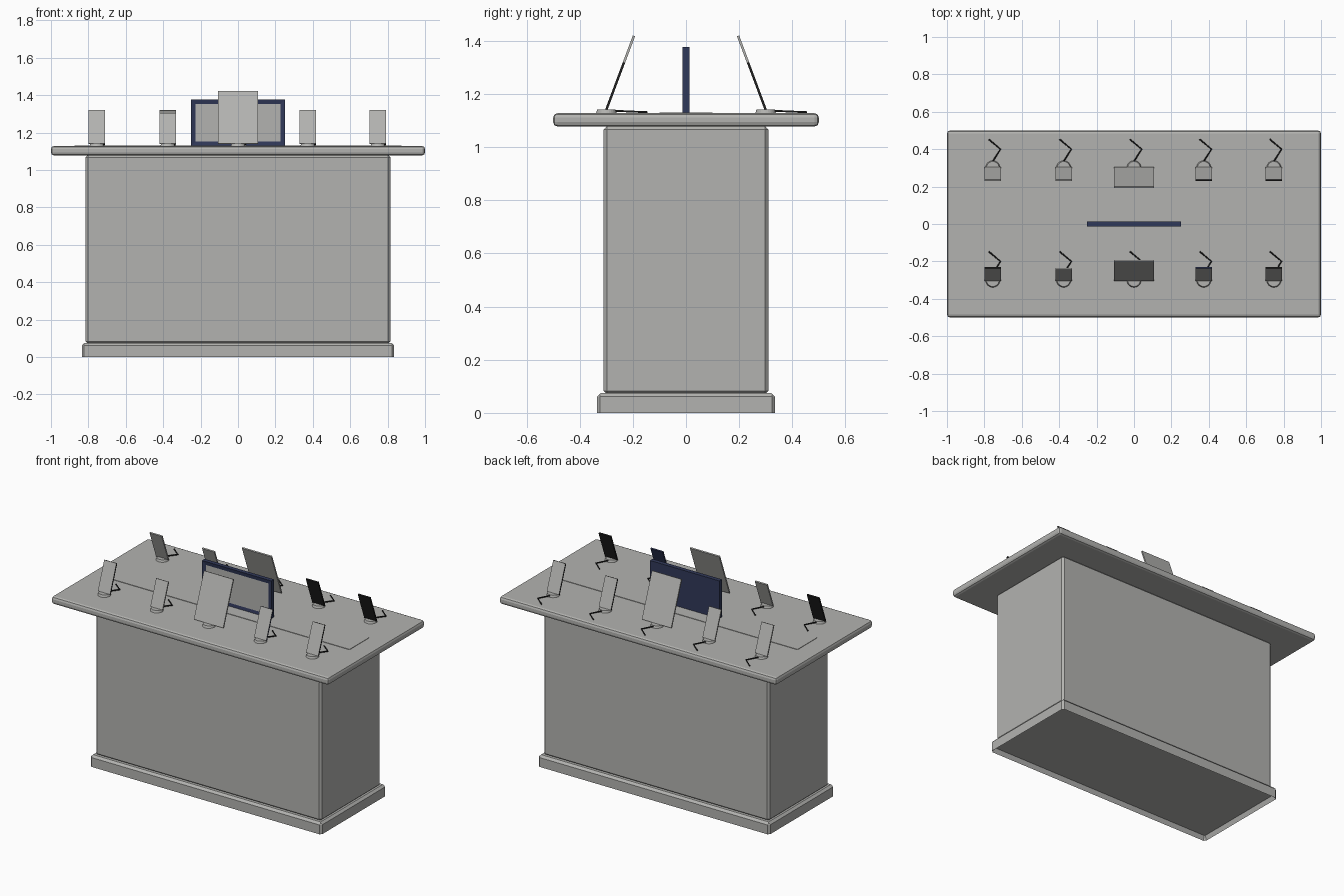
import bpy, bmesh, math
from mathutils import Matrix, Vector

cube = bpy.data.objects.get("Cube")
if cube:
    bpy.data.objects.remove(cube, do_unlink=True)


def material(name, color):
    m = bpy.data.materials.new(name)
    m.use_nodes = True
    m.diffuse_color = (*color, 1)
    m.node_tree.nodes["Principled BSDF"].inputs["Base Color"].default_value = (*color, 1)
    return m


grey = material("warm grey", (0.45, 0.45, 0.435))
navy = material("navy", (0.03, 0.04, 0.1))
black = material("black", (0.015, 0.015, 0.015))


def finish(bm, name, *mats):
    mesh = bpy.data.meshes.new(name)
    bm.to_mesh(mesh)
    bm.free()
    for m in mats:
        mesh.materials.append(m)
    obj = bpy.data.objects.new(name, mesh)
    bpy.context.collection.objects.link(obj)
    return obj


def box_bm(size, center):
    bm = bmesh.new()
    bmesh.ops.create_cube(bm, size=1)
    bmesh.ops.scale(bm, vec=size, verts=bm.verts)
    bmesh.ops.translate(bm, vec=center, verts=bm.verts)
    return bm


def facing(bm, direction):
    bm.normal_update()
    return max(bm.faces, key=lambda f: f.normal.dot(Vector(direction)))


def bevel(obj, width, segments=1):
    mod = obj.modifiers.new("Bevel", 'BEVEL')
    mod.width = width
    mod.segments = segments


# Plinth: chamfered top rim and recessed underside
bm = box_bm((1.67, 0.67, 0.075), (0, 0, 0.0375))
top = facing(bm, (0, 0, 1))
bmesh.ops.bevel(bm, geom=list(top.edges), offset=0.014, segments=1, affect='EDGES')
upright = [e for e in bm.edges if abs(e.verts[0].co.z - e.verts[1].co.z) > 0.03]
bmesh.ops.bevel(bm, geom=upright, offset=0.012, segments=1, affect='EDGES')
under = facing(bm, (0, 0, -1))
bmesh.ops.inset_region(bm, faces=[under], thickness=0.012)
bmesh.ops.translate(bm, vec=(0, 0, 0.03), verts=under.verts)
finish(bm, "plinth", grey)

# Cabinet body and table top
bevel(finish(box_bm((1.63, 0.62, 1.01), (0, 0, 0.575)), "cabinet_body", grey), 0.013)
bevel(finish(box_bm((2, 1, 0.05), (0, 0, 1.103)), "table_top", grey), 0.016, 2)

# Thin mat down the middle of the table
finish(box_bm((1.75, 0.2, 0.003), (0, 0, 1.1295)), "table_mat", grey)

# Central display with a sunken screen
bm = box_bm((0.5, 0.027, 0.25), (0, 0, 1.252))
screen = facing(bm, (0, -1, 0))
bmesh.ops.inset_region(bm, faces=[screen], thickness=0.034)
bmesh.ops.translate(bm, vec=(0, 0.004, 0), verts=screen.verts)
screen.material_index = 1
finish(bm, "central_display", navy, grey)

TILT = math.radians(20.5)


def device(name, x, side, width, length, mat):
    """Slab leaning towards the table middle; the outer face is its screen."""
    bm = box_bm((width, 0.009, length), (0, 0, length / 2))
    facing(bm, (0, -1, 0)).material_index = 1
    bmesh.ops.rotate(bm, cent=(0, 0, 0), matrix=Matrix.Rotation(-TILT, 3, 'X'), verts=bm.verts)
    if side > 0:
        bmesh.ops.rotate(bm, cent=(0, 0, 0), matrix=Matrix.Rotation(math.pi, 3, 'Z'), verts=bm.verts)
    bmesh.ops.translate(bm, vec=(x, side * 0.3, 1.141), verts=bm.verts)
    finish(bm, name, mat, grey)


def stand(name, x, y):
    bm = bmesh.new()
    bmesh.ops.create_cone(bm, cap_ends=True, segments=24, radius1=0.039, radius2=0.034, depth=0.014,
                          matrix=Matrix.Translation((x, y, 1.135)))
    finish(bm, name + "_base", grey)
    curve = bpy.data.curves.new(name + "_cable", 'CURVE')
    curve.dimensions = '3D'
    curve.bevel_depth = 0.004
    curve.bevel_resolution = 1
    curve.use_fill_caps = True
    spline = curve.splines.new('POLY')
    spline.points.add(2)
    path = [(0, 0.035, 1.137), (0.041, 0.1, 1.134), (-0.022, 0.153, 1.132)]
    for p, (dx, dy, z) in zip(spline.points, path):
        p.co = (x + dx, y + dy, z, 1)
    curve.materials.append(black)
    bpy.context.collection.objects.link(bpy.data.objects.new(name + "_cable", curve))


# Two rows of four phones around a tablet
places = [-0.755, -0.376, 0, 0.373, 0.748]
rows = {"front": (-1, [black, grey, grey, navy, black]),
        "back": (1, [grey, grey, grey, black, black])}
for row, (side, bodies) in rows.items():
    for i, (x, mat) in enumerate(zip(places, bodies)):
        if x == 0:
            device(row + "_tablet", x, side, 0.212, 0.297, mat)
        else:
            short = row == "front" and i == 1
            device(f"{row}_phone_{i}", x, side, 0.088, 0.172 if short else 0.19, mat)
        stand(f"{row}_stand_{i}", x, side * 0.3)
